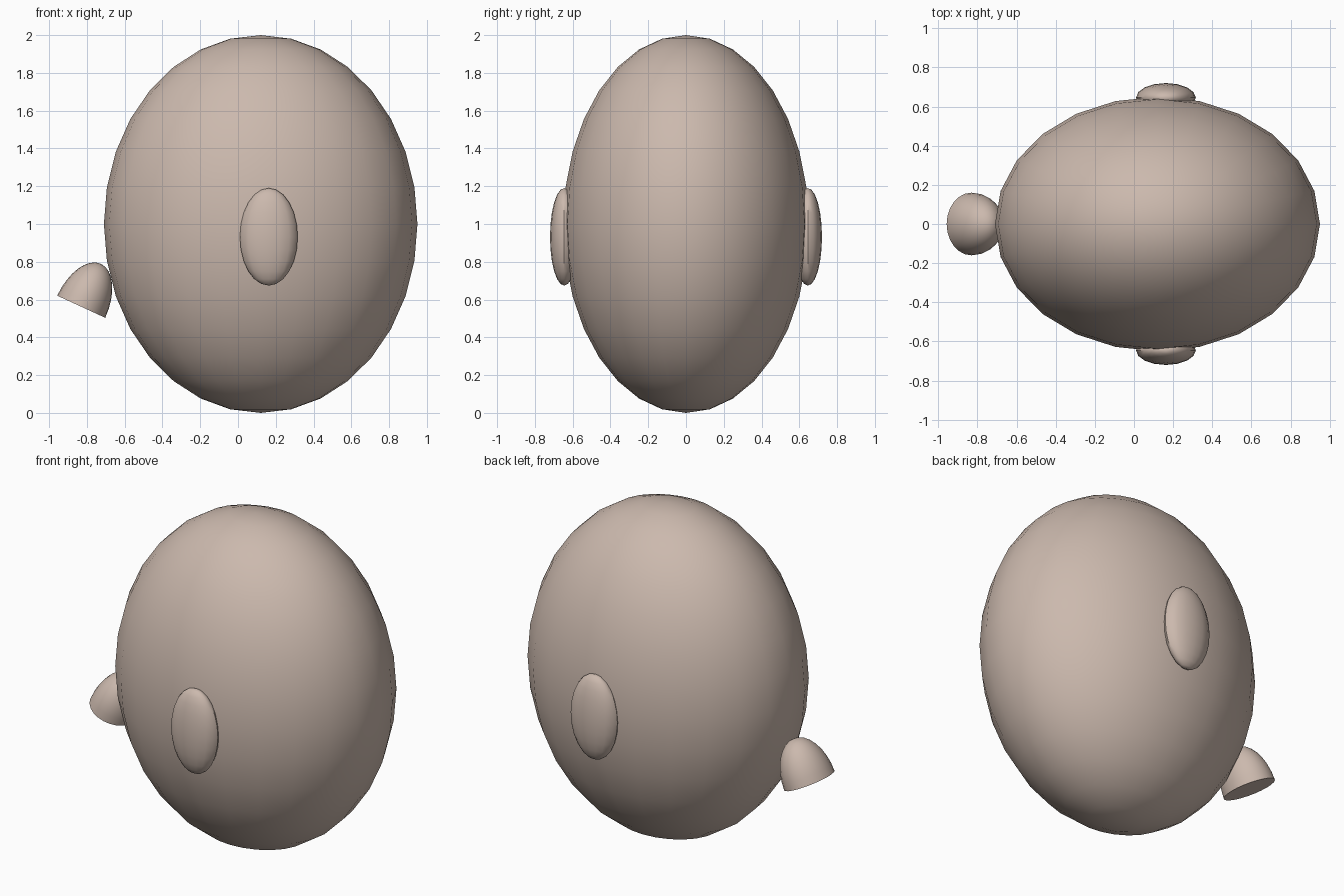
import bpy, bmesh, math
from mathutils import Matrix, Vector

cube = bpy.data.objects.get("Cube")
if cube:
    bpy.data.objects.remove(cube, do_unlink=True)

# Single skin colour
skin = bpy.data.materials.new("warm_beige")
skin.use_nodes = True
colour = (0.60, 0.485, 0.42, 1)
skin.diffuse_color = colour
skin.node_tree.nodes["Principled BSDF"].inputs["Base Color"].default_value = colour


def ellipsoid(name, centre, radii, segments, rings, tilt=0, half=False):
    """Smooth ellipsoid; half keeps the upper dome with a flat base."""
    bm = bmesh.new()
    bmesh.ops.create_uvsphere(bm, u_segments=segments, v_segments=rings, radius=1)
    if half:
        bmesh.ops.bisect_plane(bm, geom=bm.verts[:] + bm.edges[:] + bm.faces[:],
                               dist=1e-4, plane_co=(0, 0, 0),
                               plane_no=(0, 0, -1), clear_outer=True)
        rim = [e for e in bm.edges if e.is_boundary]
        bmesh.ops.holes_fill(bm, edges=rim, sides=0)
        bmesh.ops.recalc_face_normals(bm, faces=bm.faces[:])
    bm.transform(Matrix.Rotation(tilt, 4, 'Y') @ Matrix.Diagonal(Vector((*radii, 1))))
    mesh = bpy.data.meshes.new(name)
    bm.to_mesh(mesh)
    bm.free()
    mesh.materials.append(skin)
    obj = bpy.data.objects.new(name, mesh)
    obj.location = centre
    bpy.context.collection.objects.link(obj)
    bpy.ops.object.select_all(action='DESELECT')
    obj.select_set(True)
    bpy.context.view_layer.objects.active = obj
    bpy.ops.object.shade_smooth_by_angle(angle=math.radians(40))
    return obj


# Head
ellipsoid("head", (0.12, 0, 1), (0.83, 0.65, 1.0), 24, 16)

# Pair of ears on the front and back sides
for name, side in (("ear_front", -1), ("ear_back", 1)):
    ellipsoid(name, (0.163, side * 0.645, 0.932), (0.153, 0.075, 0.258), 16, 12)

# Tilted dome snout with a flat base
ellipsoid("snout", (-0.83, 0, 0.562), (0.14, 0.16, 0.25), 24, 16,
          tilt=math.radians(24.7), half=True)
